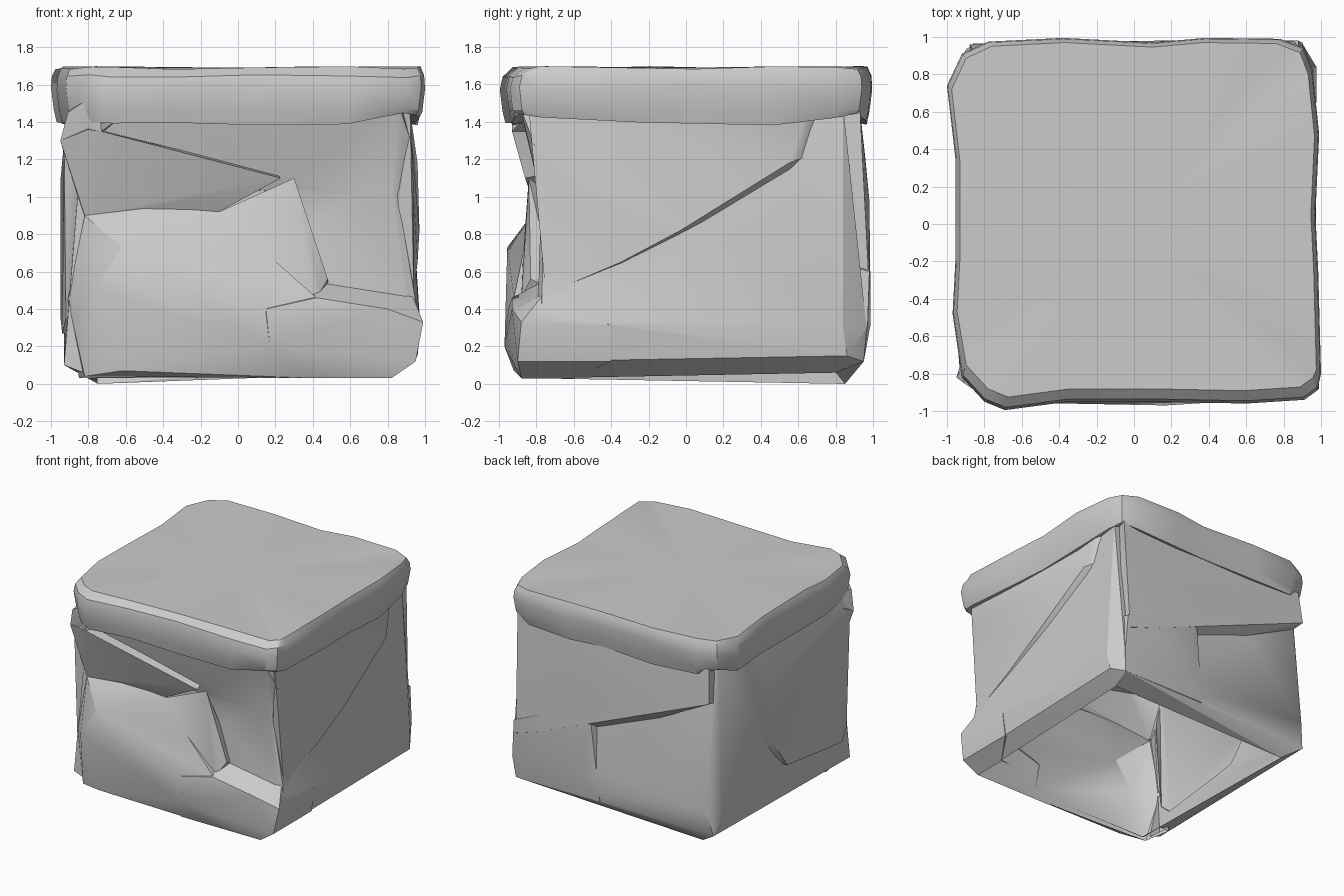
import bpy, bmesh, math


def add_object(name, bm):
    bmesh.ops.recalc_face_normals(bm, faces=bm.faces)
    mesh = bpy.data.meshes.new(name)
    bm.to_mesh(mesh)
    bm.free()
    ob = bpy.data.objects.new(name, mesh)
    bpy.context.collection.objects.link(ob)
    return ob


def chunk(name, pts):
    """Faceted rock chunk: convex hull of a few corner points."""
    bm = bmesh.new()
    for p in pts:
        bm.verts.new(p)
    res = bmesh.ops.convex_hull(bm, input=bm.verts)
    junk = {v for v in res["geom_interior"] + res["geom_unused"]
            if isinstance(v, bmesh.types.BMVert)}
    bmesh.ops.delete(bm, geom=list(junk), context='VERTS')
    bmesh.ops.dissolve_limit(bm, angle_limit=0.02, verts=bm.verts, edges=bm.edges)
    return add_object(name, bm)


def activate(ob):
    bpy.ops.object.select_all(action='DESELECT')
    ob.select_set(True)
    bpy.context.view_layer.objects.active = ob


def panel(name, outer, inner, place):
    """Overhanging wall panel: outer outline, and the deeper line it is undercut to."""
    return chunk(name, [place(*p) for p in outer + inner])


# Tapered core whose lower walls slope outwards
body = chunk("stone_body", [
    (-.82, -.76, 1.48), (.77, -.76, 1.48), (.9, .84, 1.48), (.84, .84, 1.48),
    (-.84, .84, 1.48), (-.88, .82, 1.48),
    (-.91, -.78, .4), (.97, -.77, .33), (.975, .84, .3), (.9, .965, .3),
    (-.86, .965, .3), (-.93, .86, .25),
    (-.93, -.8, .1), (.94, -.8, .12), (.96, .86, .15), (.88, .95, .12), (-.9, .93, .1),
    (-.75, -.8, .03), (.82, -.8, .03), (.85, .8, .06), (-.75, .85, .0)])

parts = []
# Front: large lower boulder, low ledge, upper ridge, brow and small shoulder
parts.append(chunk("front_boulder", [
    (-.62, -.955, .73), (-.77, -.945, .5), (.15, -.87, .7), (-.1, -.79, .92),
    (-.5, -.79, .95), (-.82, -.79, .9), (-.91, -.78, .45), (.42, -.92, .46),
    (.17, -.97, .2), (-.62, -.92, .07), (-.82, -.84, .04), (.4, -.88, .03),
    (-.82, -.6, .9), (-.1, -.6, .92), (.4, -.6, .46), (-.85, -.6, .03), (.4, -.6, .03)]))
parts.append(chunk("front_ledge", [
    (.15, -.95, .4), (.42, -.93, .46), (.8, -.93, .4), (.99, -.88, .33), (.975, -.4, .31),
    (.95, -.9, .12), (.82, -.88, .03), (.17, -.97, .2), (.1, -.88, .03),
    (.48, -.76, .55), (.93, -.76, .48), (.15, -.6, .4), (.95, -.4, .12), (.82, -.6, .03),
    (.1, -.6, .03)]))
parts.append(chunk("front_ridge", [
    (-.95, -.82, 1.3), (-.8, -.92, 1.36), (-.73, -.93, 1.35), (.23, -.86, 1.1),
    (-.1, -.78, .92), (-.5, -.78, .94), (-.82, -.79, .9), (-.88, -.78, 1.15),
    (-.88, -.6, 1.4), (.2, -.7, 1.13), (-.1, -.7, .95), (-.85, -.6, .95)]))
parts.append(chunk("front_corner_spike", [
    (-.95, -.82, 1.3), (-.91, -.85, 1.45), (-.79, -.93, 1.53), (-.74, -.93, 1.46),
    (-.66, -.88, 1.4), (-.73, -.93, 1.35), (-.88, -.7, 1.5), (-.7, -.7, 1.4), (-.88, -.7, 1.2)]))
parts.append(chunk("front_brow", [
    (-.85, -.87, 1.48), (.86, -.89, 1.49), (.93, -.81, 1.28), (.84, -.76, .97),
    (.3, -.8, 1.1), (-.6, -.79, 1.1), (-.85, -.6, 1.48), (.9, -.6, 1.48),
    (.84, -.6, .97), (-.6, -.6, 1.0)]))
parts.append(chunk("front_shoulder", [
    (.3, -.84, 1.1), (.48, -.83, .56), (.15, -.87, .7), (.2, -.81, .92),
    (-.1, -.79, .92), (.2, -.7, 1.0), (.48, -.7, .5), (.1, -.7, .5), (.42, -.88, .46)]))

# Right: proud upper panel, undercut along the diagonal
parts.append(panel("right_panel",
    [(-.84, 1.46, .92), (-.8, 1.28, .93), (-.74, 1.0, .94), (-.75, .48, .94),
     (-.5, .665, .95), (-.35, .65, .96), (-.03, .82, .97), (.55, 1.18, .96),
     (.66, 1.42, .92), (.66, 1.46, .92)],
    [(-.7, .48, .8), (-.3, .58, .8), (.0, .78, .8), (.57, 1.05, .8), (.8, 1.28, .8),
     (.8, 1.46, .8), (-.7, 1.46, .8)],
    lambda y, z, d: (d, y, z)))

# Left: proud panel ending in an upright step towards the back
parts.append(panel("left_panel",
    [(-.8, 1.46, .89), (-.8, 1.3, .93), (-.78, .9, .92), (-.77, .35, .92),
     (-.68, .27, .94), (.04, .36, .95), (.28, .68, .95), (.3, 1.08, .95), (.45, 1.46, .89)],
    [(-.7, .25, .8), (.1, .38, .8), (.6, .9, .8), (.66, 1.46, .8), (-.7, 1.46, .8)],
    lambda y, z, d: (-d, y, z)))

# Back: lintel over a sunken pocket, and the solid wall beside it
parts.append(panel("back_lintel",
    [(-.86, 1.46, .93), (-.88, 1.19, .96), (.12, .98, .98), (.64, .57, .985),
     (.86, .5, .98), (.88, 1.46, .93)],
    [(-.84, 1.14, .8), (.05, .86, .8), (.4, .5, .8), (.86, .45, .8),
     (.84, 1.46, .8), (-.84, 1.46, .8)],
    lambda x, z, d: (x, d, z)))
parts.append(panel("back_wall",
    [(.64, .57, .985), (.2, .9, .975), (.28, .31, .985), (.12, .12, .95), (.88, .12, .95),
     (.9, .3, .97), (.88, .6, .98)],
    [(.4, .75, .8), (.12, .75, .8), (.1, .1, .8), (.88, .1, .8), (.88, .65, .8)],
    lambda x, z, d: (x, d, z)))

# Fuse all chunks into one rock
for p in parts:
    mod = body.modifiers.new("union", 'BOOLEAN')
    mod.operation = 'UNION'
    mod.solver = 'EXACT'
    mod.object = p
    activate(body)
    bpy.ops.object.modifier_apply(modifier=mod.name)
    bpy.data.objects.remove(p, do_unlink=True)

# The rock is a hollow shell: open underneath and below the cap
bm = bmesh.new()
bm.from_mesh(body.data)
ends = [f for f in bm.faces if abs(f.normal.z) > .95 and
        (f.calc_center_median().z < .09 or f.calc_center_median().z > 1.44)]
bmesh.ops.delete(bm, geom=ends, context='FACES')
bm.to_mesh(body.data)
bm.free()

# Cap slab: uneven outline lofted through rings, open underneath
outline = [(-1.0, .74), (-.92, .91), (-.78, .975), (-.38, .995), (.1, .97), (.38, .995),
           (.78, .99), (.91, .94), (.955, .82), (.99, .48), (.97, .05), (.985, -.25),
           (1.0, -.8), (.98, -.89), (.91, -.94), (.6, -.96), (.1, -.95), (-.35, -.95),
           (-.69, -.995), (-.8, -.95), (-.92, -.82), (-.97, -.48), (-.955, -.2), (-.955, .35)]
rings = [(.97, 1.39, 0), (.985, 1.46, 0), (1.0, 1.58, 0), (.995, 1.645, .01), (.975, 1.69, .045)]
bm = bmesh.new()
loops = []
for k, (s, z, inset) in enumerate(rings):
    loop = []
    for i, (x, y) in enumerate(outline):
        corner = min(1, max(0, abs(x) + abs(y) - 1.72) * 10)
        lift = (.05 * corner if k == 0 else 0) + .008 * math.sin(i * 1.9 + k)
        front = inset if y < -.8 else 0
        loop.append(bm.verts.new((x * s, y * s + front, z + lift)))
    loops.append(loop)
n = len(outline)
for a, b in zip(loops, loops[1:]):
    for i in range(n):
        bm.faces.new((a[i], a[(i + 1) % n], b[(i + 1) % n], b[i]))
# Lip turning in to the rock, and the nearly flat top
lip = [bm.verts.new((v.co.x * .94, v.co.y * .94, v.co.z + .01)) for v in loops[0]]
centre = bm.verts.new((0, 0, 1.69))
for i in range(n):
    j = (i + 1) % n
    bm.faces.new((lip[i], lip[j], loops[0][j], loops[0][i]))
    bm.faces.new((loops[-1][i], loops[-1][j], centre))
cap = add_object("cap_slab", bm)

for ob in (body, cap):
    activate(ob)
    bpy.ops.object.shade_smooth_by_angle(angle=math.radians(30))
